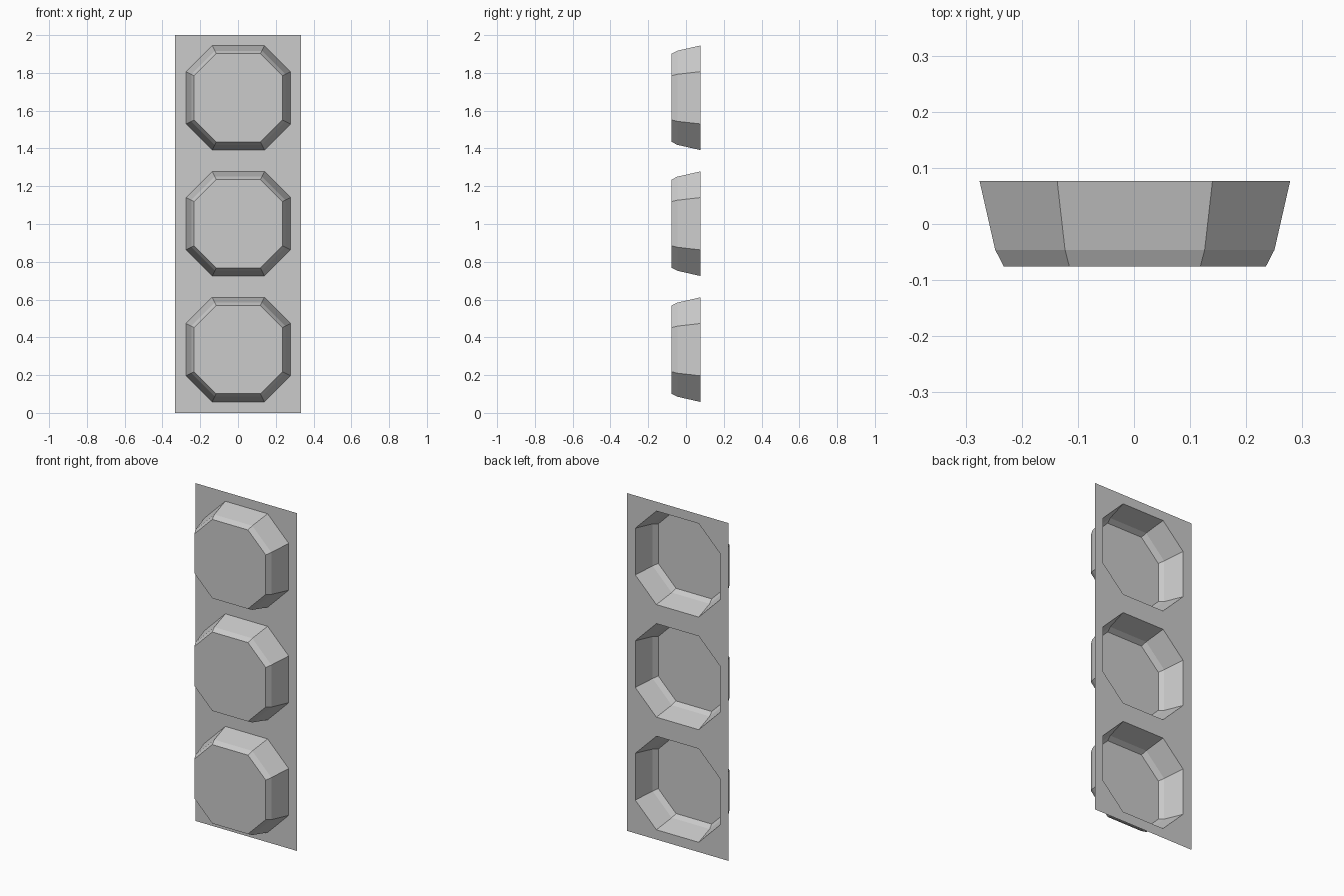
import bpy, bmesh

if "Cube" in bpy.data.objects:
    bpy.data.objects.remove(bpy.data.objects["Cube"])

CELL = 1 / 3                      # half size of one square cell
OFF = 0.0015                      # slight shift of the pockets in x and z
# Pocket profile: (depth y, half width of the chamfered square)
PROFILE = [(0.077, 0.277), (-0.046, 0.249), (-0.076, 0.2335)]


def octagon(bm, y, a, cz):
    s = a / 2
    pts = [(a, s), (s, a), (-s, a), (-a, s), (-a, -s), (-s, -a), (s, -a), (a, -s)]
    return [bm.verts.new((x + OFF, y, cz + z + OFF)) for x, z in pts]


def add_cell(bm, cz):
    rings = [octagon(bm, y, a, cz) for y, a in PROFILE]
    # sloped pocket walls and flat front
    for back, front in zip(rings, rings[1:]):
        for i in range(8):
            j = (i + 1) % 8
            bm.faces.new((back[i], back[j], front[j], front[i]))
    bm.faces.new(rings[-1])
    # flat sheet around the pocket opening
    p = rings[0]
    c = [bm.verts.new((x * CELL, PROFILE[0][0], cz + z * CELL))
         for x, z in ((1, 1), (-1, 1), (-1, -1), (1, -1))]
    for k in range(4):
        bm.faces.new((c[k], p[2 * k + 1], p[2 * k]))
        bm.faces.new((c[k], c[(k + 1) % 4], p[(2 * k + 2) % 8], p[2 * k + 1]))


# Thin panel with three octagonal pockets, open at the back
bm = bmesh.new()
for n in range(3):
    add_cell(bm, CELL * (2 * n + 1))
bmesh.ops.remove_doubles(bm, verts=bm.verts, dist=0.0005)
mesh = bpy.data.meshes.new("pocket_panel")
bm.to_mesh(mesh)
bm.free()
panel = bpy.data.objects.new("pocket_panel", mesh)
bpy.context.collection.objects.link(panel)
